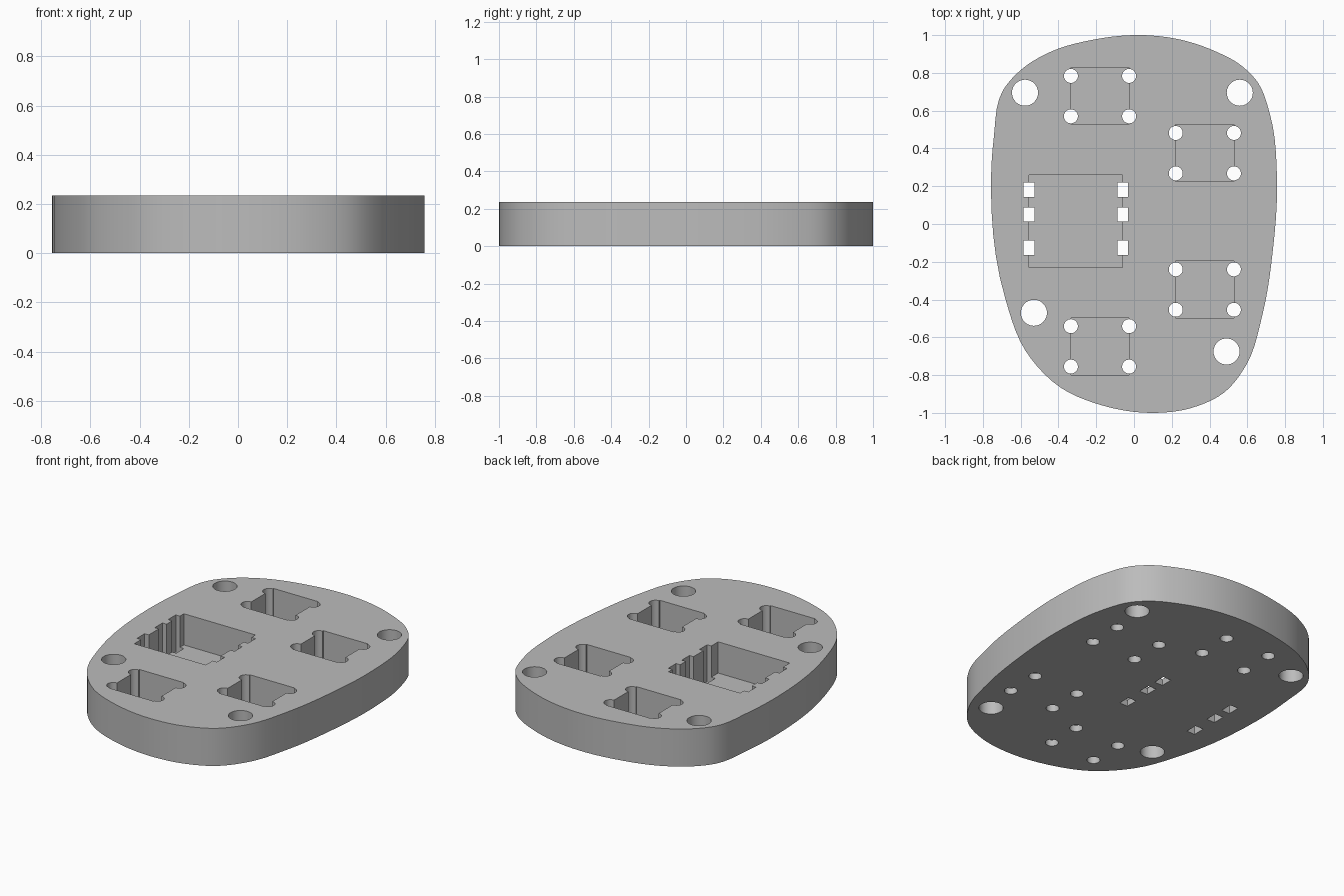
import bpy
import bmesh
import math
from mathutils import Vector, Matrix

cube = bpy.data.objects.get("Cube")
if cube:
    bpy.data.objects.remove(cube, do_unlink=True)

HEIGHT = 0.235
FLOOR = 0.04

grey = bpy.data.materials.new("plain grey")
grey.use_nodes = True
grey.diffuse_color = (0.5, 0.5, 0.5, 1)
grey.node_tree.nodes["Principled BSDF"].inputs["Base Color"].default_value = (0.5, 0.5, 0.5, 1)


def finish(bm, name):
    bmesh.ops.recalc_face_normals(bm, faces=bm.faces)
    mesh = bpy.data.meshes.new(name)
    bm.to_mesh(mesh)
    bm.free()
    mesh.materials.append(grey)
    obj = bpy.data.objects.new(name, mesh)
    bpy.context.collection.objects.link(obj)
    return obj


def smooth_loop(points, steps):
    """Closed Catmull-Rom curve through the points, spaced by chord length."""
    pts = [Vector(p) for p in points]
    n = len(pts)
    loop = []
    for i in range(n):
        a, b, c, d = (pts[(i + k) % n] for k in (-1, 0, 1, 2))
        ab, bc, cd = (b - a).length, (c - b).length, (d - c).length
        m1 = ((b - a) / ab * bc + (c - b) / bc * ab) / (ab + bc) * bc
        m2 = ((c - b) / bc * cd + (d - c) / cd * bc) / (bc + cd) * bc
        for s in range(steps):
            t = s / steps
            loop.append(b * (2*t**3 - 3*t**2 + 1) + m1 * (t**3 - 2*t**2 + t)
                        + c * (3*t**2 - 2*t**3) + m2 * (t**3 - t**2))
    return loop


def add_box(bm, x, y, width, depth, bottom):
    top = HEIGHT + 0.1
    m = (Matrix.Translation((x, y, (top + bottom) / 2))
         @ Matrix.Diagonal((width, depth, top - bottom, 1)))
    bmesh.ops.create_cube(bm, size=1, matrix=m)


def add_hole(bm, x, y, radius):
    bmesh.ops.create_cone(bm, cap_ends=True, segments=40, radius1=radius, radius2=radius,
                          depth=1, matrix=Matrix.Translation((x, y, 0)))


# Rounded plate outline, clockwise from the back
outline = [(0.05, 1.0), (0.25, 0.975), (0.44, 0.91), (0.56, 0.845), (0.655, 0.75), (0.72, 0.58),
           (0.757, 0.24), (0.735, -0.14), (0.68, -0.48), (0.595, -0.745), (0.48, -0.89),
           (0.3, -0.975), (0.106, -1.0), (-0.17, -0.96), (-0.39, -0.865), (-0.575, -0.67),
           (-0.68, -0.4), (-0.757, 0.18), (-0.743, 0.45), (-0.695, 0.705), (-0.6, 0.815),
           (-0.445, 0.91), (-0.22, 0.975)]
bm = bmesh.new()
base = bm.faces.new([bm.verts.new((p.x, p.y, 0)) for p in smooth_loop(outline, 5)])
top = bmesh.ops.extrude_face_region(bm, geom=[base], use_keep_orig=True)
bmesh.ops.translate(bm, vec=(0, 0, HEIGHT),
                    verts=[v for v in top["geom"] if isinstance(v, bmesh.types.BMVert)])
plate = finish(bm, "plate")

# Blind pockets and through holes
small_pockets = [(-0.18, 0.677), (0.375, 0.375), (0.375, -0.347), (-0.18, -0.648)]
pockets = bmesh.new()
holes = bmesh.new()
for x, y in small_pockets:
    add_box(pockets, x, y, 0.308, 0.302, FLOOR)
    for sx in (-1, 1):
        for sy in (-1, 1):
            add_hole(holes, x + sx * 0.154, y + sy * 0.107, 0.037)

# Large pocket with square slots along both sides
add_box(pockets, -0.308, 0.014, 0.495, 0.49, FLOOR)
for x in (-0.556, -0.06):
    for y in (0.182, 0.05, -0.125):
        add_box(holes, x, y, 0.056, 0.076, -0.1)

# Mounting holes near the rim
for x, y in [(-0.577, 0.695), (0.56, 0.695), (-0.53, -0.47), (0.49, -0.675)]:
    add_hole(holes, x, y, 0.069)

bpy.context.view_layer.objects.active = plate
for bm, name in ((pockets, "pocket_cutter"), (holes, "hole_cutter")):
    cutter = finish(bm, name)
    cutter.hide_render = True
    cut = plate.modifiers.new(name, "BOOLEAN")
    cut.operation = "DIFFERENCE"
    cut.solver = "EXACT"
    cut.object = cutter
    bpy.ops.object.modifier_apply(modifier=cut.name)
    bpy.data.objects.remove(cutter, do_unlink=True)

bpy.ops.object.select_all(action="DESELECT")
plate.select_set(True)
bpy.ops.object.shade_smooth_by_angle(angle=math.radians(30))
